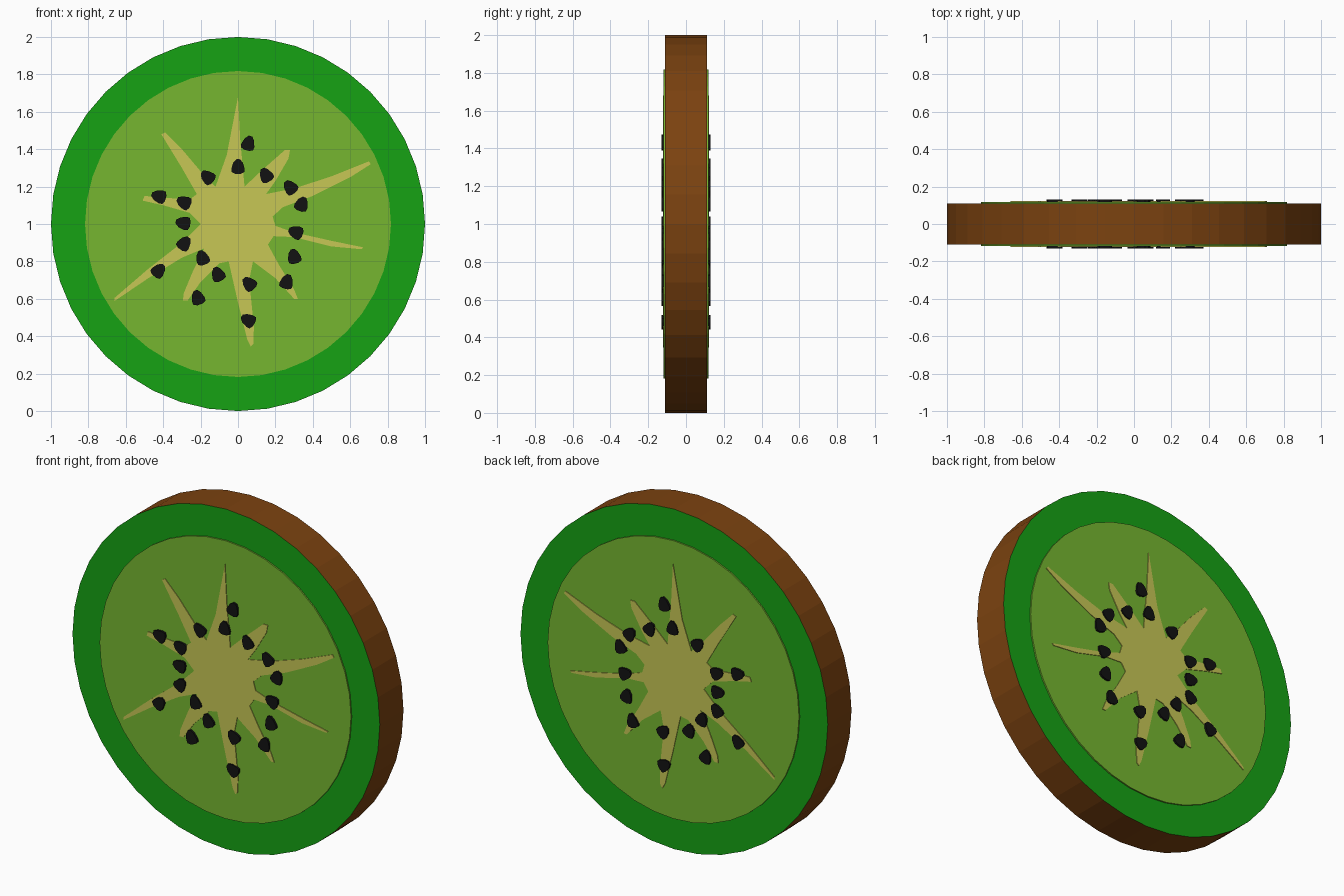
import bpy, bmesh
from math import sin, cos, pi, radians


def material(name, rgb):
    m = bpy.data.materials.new(name)
    m.diffuse_color = (*rgb, 1)
    return m


BROWN = material("brown_skin", (0.20, 0.055, 0.005))
GREEN = material("outer_green", (0.008, 0.36, 0.007))
LIGHT = material("flesh_green", (0.18, 0.47, 0.03))
CREAM = material("core_cream", (0.57, 0.57, 0.09))
BLACK = material("seed_black", (0.006, 0.006, 0.006))


def slab(name, outlines, half, side, cap=None):
    """Closed slabs from (x, z) outlines, spanning y = -half to +half."""
    bm = bmesh.new()
    for pts in outlines:
        face = bm.faces.new([bm.verts.new((x, -half, z)) for x, z in pts])
        ext = bmesh.ops.extrude_face_region(bm, geom=[face], use_keep_orig=True)
        for v in ext["geom"]:
            if isinstance(v, bmesh.types.BMVert):
                v.co.y = half
    bmesh.ops.recalc_face_normals(bm, faces=bm.faces)
    for f in bm.faces:
        if cap and abs(f.normal.y) > 0.5:
            f.material_index = 1
    me = bpy.data.meshes.new(name)
    bm.to_mesh(me)
    bm.free()
    me.materials.append(side)
    if cap:
        me.materials.append(cap)
    ob = bpy.data.objects.new(name, me)
    bpy.context.collection.objects.link(ob)
    return ob


def circle(r, n):
    return [(r * sin(2 * pi * i / n), 1 + r * cos(2 * pi * i / n)) for i in range(n)]


# Brown skin with green cut faces, and the raised flesh disc
slab("skin", [circle(1.0, 40)], 0.11, BROWN, GREEN)
slab("flesh", [circle(0.818, 40)], 0.118, LIGHT)

# Star-shaped pale core, clockwise from the top spike
core = [(0, 1.68), (0.012, 1.45), (0.035, 1.20),
        (0.12, 1.28), (0.25, 1.395), (0.278, 1.395), (0.27, 1.35), (0.20, 1.23), (0.15, 1.16),
        (0.30, 1.19), (0.50, 1.255), (0.70, 1.335), (0.71, 1.32), (0.60, 1.25),
        (0.40, 1.15), (0.24, 1.09), (0.185, 1.04), (0.20, 0.99),
        (0.30, 0.955), (0.50, 0.91), (0.67, 0.875), (0.66, 0.865), (0.50, 0.88),
        (0.30, 0.93), (0.19, 0.935), (0.16, 0.89),
        (0.22, 0.78), (0.30, 0.65), (0.32, 0.60), (0.30, 0.60), (0.20, 0.71), (0.08, 0.80),
        (0.06, 0.70), (0.085, 0.45), (0.082, 0.36), (0.068, 0.345), (0.05, 0.38),
        (0.0, 0.58), (-0.05, 0.80),
        (-0.10, 0.79), (-0.20, 0.69), (-0.27, 0.59), (-0.295, 0.59), (-0.29, 0.63),
        (-0.24, 0.75), (-0.18, 0.87),
        (-0.30, 0.82), (-0.48, 0.71), (-0.66, 0.588), (-0.66, 0.605), (-0.48, 0.76),
        (-0.30, 0.90), (-0.20, 1.0),
        (-0.26, 1.06), (-0.40, 1.10), (-0.51, 1.125), (-0.50, 1.15), (-0.38, 1.14),
        (-0.26, 1.13), (-0.22, 1.16),
        (-0.30, 1.30), (-0.41, 1.48), (-0.39, 1.49), (-0.30, 1.40), (-0.19, 1.27),
        (-0.12, 1.20), (-0.06, 1.37)]
slab("core", [core], 0.122, CREAM)

# Seeds: rounded wedge outline placed at (x, z, rotation in degrees)
seed = [(-0.008, 0.042), (0.012, 0.041), (0.026, 0.022), (0.036, -0.01), (0.034, -0.028),
        (0.015, -0.037), (-0.015, -0.037), (-0.034, -0.028), (-0.036, -0.01), (-0.026, 0.022)]
places = [(0.055, 1.43, -15), (0, 1.305, 0), (0.15, 1.26, 30), (0.28, 1.195, 40),
          (0.34, 1.105, -20), (0.31, 0.955, 70), (0.30, 0.825, 15), (0.26, 0.69, -15),
          (0.06, 0.68, 45), (0.055, 0.485, 60), (-0.107, 0.73, 25), (-0.19, 0.818, 20),
          (-0.215, 0.605, 20), (-0.425, 0.75, -40), (-0.288, 0.895, -35), (-0.292, 1.005, 80),
          (-0.288, 1.115, 65), (-0.422, 1.147, 75), (-0.162, 1.25, 50)]
outlines = []
for x, z, deg in places:
    c, s = cos(radians(deg)), sin(radians(deg))
    outlines.append([(x + c * u - s * v, z + s * u + c * v) for u, v in seed])
slab("seeds", outlines, 0.13, BLACK)
